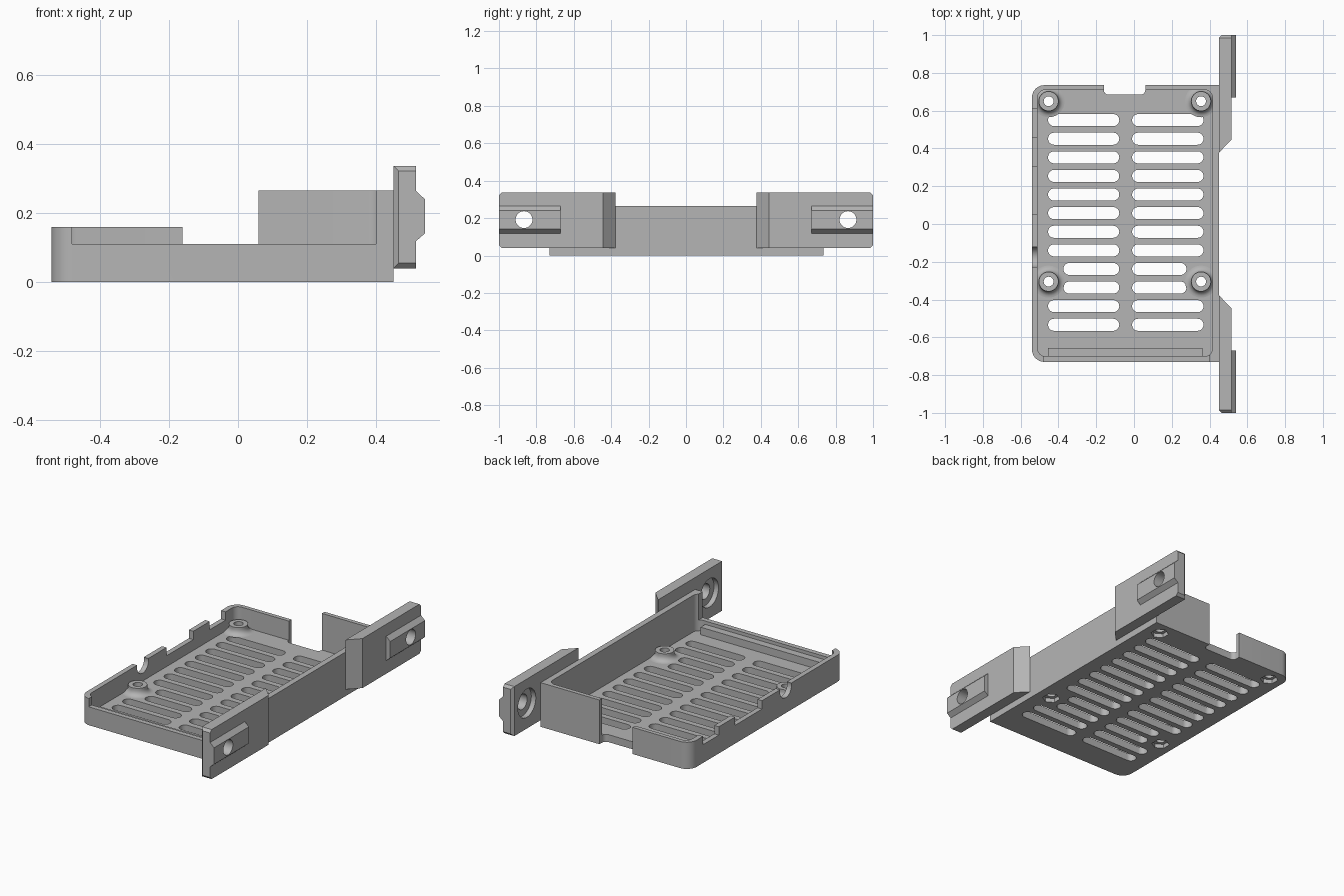
import bpy, bmesh, math
from mathutils import Matrix, Vector

if "Cube" in bpy.data.objects:
    bpy.data.objects.remove(bpy.data.objects["Cube"], do_unlink=True)

grey = bpy.data.materials.new("plain grey")
grey.use_nodes = True
grey.diffuse_color = (0.46, 0.46, 0.46, 1)
grey.node_tree.nodes["Principled BSDF"].inputs["Base Color"].default_value = grey.diffuse_color


def make(name, bm):
    bmesh.ops.recalc_face_normals(bm, faces=bm.faces)
    mesh = bpy.data.meshes.new(name)
    bm.to_mesh(mesh)
    bm.free()
    mesh.materials.append(grey)
    obj = bpy.data.objects.new(name, mesh)
    bpy.context.scene.collection.objects.link(obj)
    return obj


def extrude(name, points, direction):
    bm = bmesh.new()
    face = bm.faces.new([bm.verts.new(p) for p in points])
    out = bmesh.ops.extrude_face_region(bm, geom=[face])
    moved = [v for v in out["geom"] if isinstance(v, bmesh.types.BMVert)]
    bmesh.ops.translate(bm, verts=moved, vec=Vector(direction))
    return make(name, bm)


def slab(name, x, y, z, radii=(0, 0, 0, 0), steps=8):
    """Upright block; corner radii run front-left(-x), front(+x), back(+x), back(-x)."""
    pts = []
    for i, r in enumerate(radii):
        px, py = x[i in (1, 2)], y[i > 1]
        if not r:
            pts.append((px, py, z[0]))
            continue
        cx, cy = px + (-r if i in (1, 2) else r), py + (-r if i > 1 else r)
        for k in range(steps + 1):
            a = math.pi * (1 + i / 2 + k / steps / 2)
            pts.append((cx + r * math.cos(a), cy + r * math.sin(a), z[0]))
    # drop the doubled points of fully rounded ends
    pts = [p for i, p in enumerate(pts) if (Vector(p) - Vector(pts[i - 1])).length > 1e-5]
    return extrude(name, pts, (0, 0, z[1] - z[0]))


def rod(center, radius, depth, axis="Z", sides=32):
    bm = bmesh.new()
    rot = Matrix.Rotation(math.pi / 2, 4, "Y") if axis == "X" else Matrix()
    bmesh.ops.create_cone(bm, cap_ends=True, segments=sides, radius1=radius, radius2=radius,
                          depth=depth, matrix=Matrix.Translation(center) @ rot)
    return make("cutter", bm)


def combine(target, other, operation="DIFFERENCE"):
    mod = target.modifiers.new("cut", "BOOLEAN")
    mod.operation, mod.solver, mod.object = operation, "EXACT", other
    bpy.context.view_layer.objects.active = target
    bpy.ops.object.modifier_apply(modifier=mod.name)
    bpy.data.objects.remove(other, do_unlink=True)


def smooth(obj):
    bpy.ops.object.select_all(action="DESELECT")
    obj.select_set(True)
    bpy.context.view_layer.objects.active = obj
    bpy.ops.object.shade_smooth_by_angle(angle=math.radians(30))


FLOOR, LOW, MID, TOP, SEAT = 0.045, 0.11, 0.16, 0.265, 0.09

# tray shell with a tall right-hand wall
tray = slab("tray", (-0.54, 0.45), (-0.73, 0.735), (0, TOP), (0.065, 0, 0, 0.065))
combine(tray, slab("cutter", (-0.51, 0.415), (-0.7, 0.71), (FLOOR, 0.5), (0.04,) * 4))

# stepped wall heights
for x, y, z in [
    ((-0.7, 0.06), (-0.9, 0.9), MID),      # everything away from the tall corner
    ((-0.48, 0.4), (-0.9, -0.65), LOW),    # low front wall
    ((-0.7, -0.495), (0.05, 0.305), LOW),  # side wall dips
    ((-0.7, -0.495), (0.46, 0.61), LOW),
]:
    combine(tray, slab("cutter", x, y, (z, 0.5)))

# cable notch through the back, round port in the side wall
combine(tray, slab("cutter", (-0.16, 0.06), (0.685, 0.9), (-0.1, 0.5), (0.025, 0.025, 0, 0)))
combine(tray, rod((-0.52, -0.175, 0.147), 0.055, 0.08, "X"))

# vent slots, shorter beside the middle standoffs
for row in range(12):
    y = 0.55 - row * 0.0985
    short = 0.09 if row in (8, 9) else 0
    for x in ((-0.455 + short * 0.9, -0.078), (-0.01, 0.368 - short)):
        combine(tray, slab("cutter", x, (y - 0.032, y + 0.032), (-0.1, 0.1), (0.032,) * 4))

# standoffs with flared feet, screw holes and hex nut pockets
for i, (x, y) in enumerate((x, y) for x in (-0.452, 0.355) for y in (0.65, -0.305)):
    combine(tray, rod((x, y, 0), 0.026, 0.3))
    combine(tray, rod((x, y, 0), 0.05, 0.05, sides=6))
    rings = [(0.026, FLOOR), (0.026, SEAT), (0.052, SEAT)]
    for k in range(7):
        a = math.pi / 2 * k / 6
        rings.append((0.085 - 0.033 * math.cos(a), FLOOR + 0.033 * (1 - math.sin(a))))
    bm = bmesh.new()
    verts = [bm.verts.new((x + r, y, z)) for r, z in rings]
    edges = [bm.edges.new(pair) for pair in zip(verts, verts[1:] + verts[:1])]
    bmesh.ops.spin(bm, geom=verts + edges, cent=(x, y, 0), axis=(0, 0, 1),
                   angle=math.tau, steps=32, use_merge=True)
    bmesh.ops.remove_doubles(bm, verts=bm.verts, dist=1e-5)
    smooth(make(f"standoff_{i + 1}", bm))
smooth(tray)

# board rest along the front wall
slab("front_rail", (-0.455, 0.362), (-0.702, -0.656), (FLOOR - 0.01, SEAT))

# mounting ears at both ends of the tall wall
for side, name in ((-1, "front"), (1, "back")):
    outline = [(0.45, 0.378), (0.515, 0.445), (0.515, 1), (0.45, 1)]
    ear = extrude(name + "_ear", [(x, y * side, 0.04) for x, y in outline], (0, 0, 0.297))
    bm = bmesh.new()
    bm.from_mesh(ear.data)
    # chamfer the end face, except on its outer edge
    end = [e for e in bm.edges if all(abs(v.co.y) > 0.99 for v in e.verts)
           and min(v.co.x for v in e.verts) < 0.5]
    bmesh.ops.bevel(bm, geom=end, offset=0.015, segments=1, affect="EDGES")
    bm.to_mesh(ear.data)
    bm.free()
    # raised locating key
    key = [(0.505, 0.11), (0.541, 0.141), (0.541, 0.24), (0.505, 0.275)]
    combine(ear, extrude("key", [(x, side * 0.67, z) for x, z in key], (0, side * 0.33, 0)), "UNION")
    # screw hole with counterbore
    hole = (0.45, side * 0.866, 0.192)
    combine(ear, rod(hole, 0.045, 0.4, "X"))
    combine(ear, rod(hole, 0.085, 0.06, "X"))
    smooth(ear)
